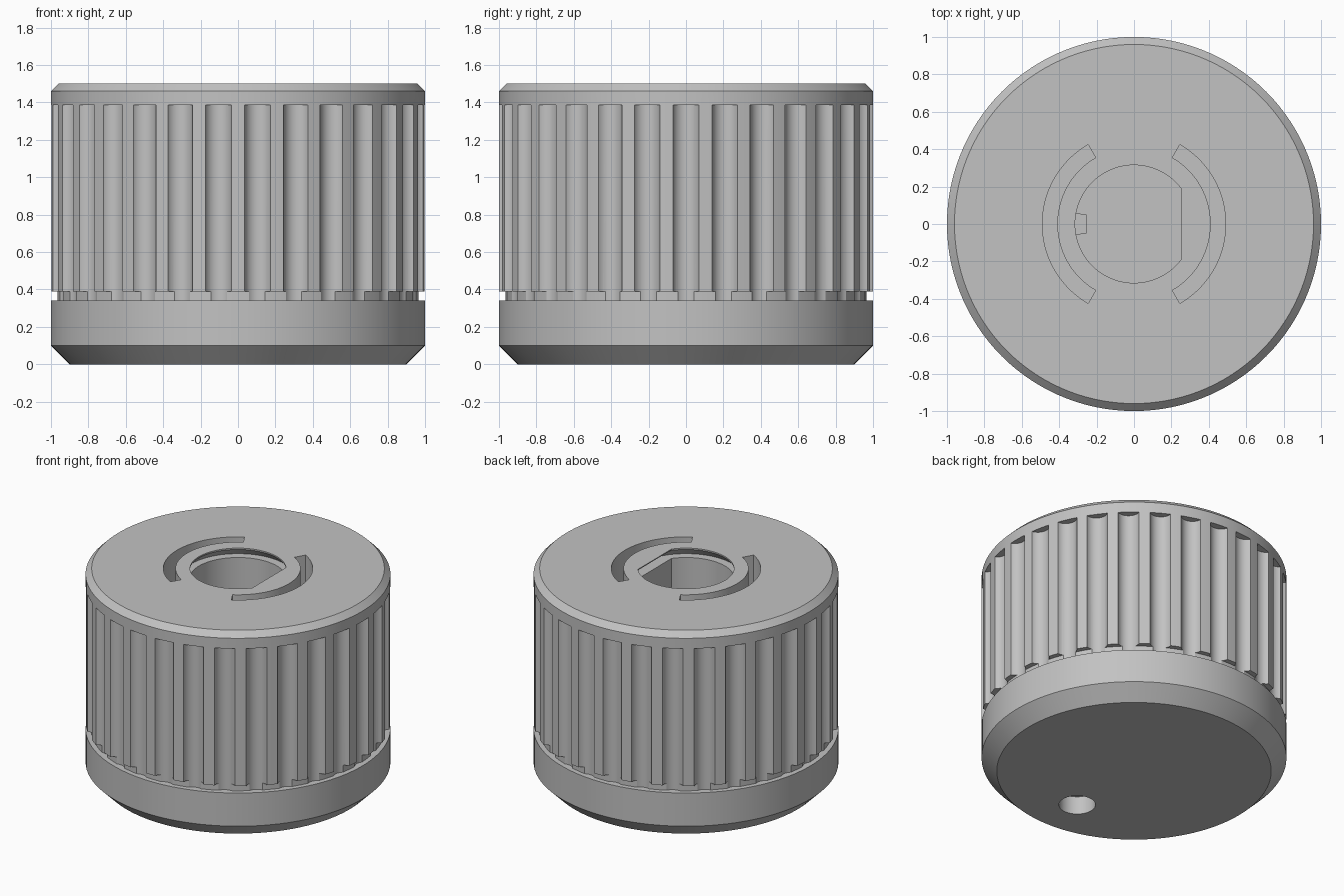
import bpy, bmesh
from math import sin, cos, acos, pi, radians

cube = bpy.data.objects.get("Cube")
if cube:
    bpy.data.objects.remove(cube, do_unlink=True)

grey = bpy.data.materials.new("plain_grey")
grey.use_nodes = True
COLOUR = (0.54, 0.54, 0.54, 1)
grey.diffuse_color = COLOUR
grey.node_tree.nodes["Principled BSDF"].inputs["Base Color"].default_value = COLOUR


def finish(name, bm):
    bmesh.ops.recalc_face_normals(bm, faces=bm.faces)
    mesh = bpy.data.meshes.new(name)
    bm.to_mesh(mesh)
    bm.free()
    mesh.materials.append(grey)
    obj = bpy.data.objects.new(name, mesh)
    bpy.context.collection.objects.link(obj)
    return obj


def arc(radius, start, end, steps, cx=0, cy=0):
    """Points along an arc, both ends included."""
    angles = [start + (end - start) * i / steps for i in range(steps + 1)]
    return [(cx + radius * cos(a), cy + radius * sin(a)) for a in angles]


def circle(radius, steps, cx=0, cy=0):
    return arc(radius, 0, 2 * pi, steps, cx, cy)[:-1]


def prisms(name, outlines, z0, z1):
    """Extrude one or more flat outlines between two heights."""
    bm = bmesh.new()
    for outline in outlines:
        low = [bm.verts.new((x, y, z0)) for x, y in outline]
        high = [bm.verts.new((x, y, z1)) for x, y in outline]
        bm.faces.new(low[::-1])
        bm.faces.new(high)
        for i in range(len(low)):
            j = (i + 1) % len(low)
            bm.faces.new((low[i], low[j], high[j], high[i]))
    return finish(name, bm)


def lathe(name, profile, steps=120):
    """Solid of revolution from (radius, height) points, capped at both ends."""
    bm = bmesh.new()
    rings = [[bm.verts.new((x, y, z)) for x, y in circle(r, steps)]
             for r, z in profile]
    for a, b in zip(rings, rings[1:]):
        for i in range(steps):
            j = (i + 1) % steps
            bm.faces.new((a[i], a[j], b[j], b[i]))
    bm.faces.new(rings[0][::-1])
    bm.faces.new(rings[-1])
    return finish(name, bm)


def cut(target, cutter):
    cutter.hide_render = True
    mod = target.modifiers.new("cut", 'BOOLEAN')
    mod.operation = 'DIFFERENCE'
    mod.solver = 'EXACT'
    mod.object = cutter
    bpy.context.view_layer.objects.active = target
    bpy.ops.object.modifier_apply(modifier=mod.name)
    bpy.data.objects.remove(cutter, do_unlink=True)


# Chamfered base with a blind hole underneath
base = lathe("base_skirt", [(0.9, 0), (1, 0.1), (1, 0.34)])
cut(base, prisms("base_hole", [circle(0.12, 40, 0, -0.58)], -0.1, 0.13))

# Grip body: narrow neck, full-width grip, chamfered top
grip = lathe("fluted_grip", [(0.965, 0.3), (0.965, 0.39), (1, 0.39),
                             (1, 1.46), (0.96, 1.5)])

# Round flutes around the grip, running down through the neck
FLUTES = 30
flutes = [circle(0.074, 32, 1.024 * cos(2 * pi * i / FLUTES),
                 1.024 * sin(2 * pi * i / FLUTES)) for i in range(FLUTES)]
cut(grip, prisms("flute_cutter", flutes, 0.2, 1.385))

# Two curved relief slots around the bore
slots = []
for middle in (0, pi):
    a, b = middle - radians(60), middle + radians(60)
    slots.append(arc(0.49, a, b, 40) + arc(0.41, b, a, 40))
cut(grip, prisms("slot_cutter", slots, 1.1, 1.6))

# D-shaped bore with an undercut snap groove just below the rim
BORE, FLAT = 0.315, 0.25
half = acos(FLAT / BORE)
cut(grip, prisms("bore_cutter", [arc(BORE, half, 2 * pi - half, 80)], 0.4, 1.6))
cut(grip, lathe("groove_cutter", [(0.375, 1.432), (0.312, 1.493)], 96))

# Small key rib inside the bore
key = prisms("bore_key", [[(-0.33, -0.062), (-0.255, -0.05),
                           (-0.255, 0.05), (-0.33, 0.062)]], 0.38, 0.95)

# Smooth round walls, keep edges crisp
bpy.ops.object.select_all(action='DESELECT')
for obj in (base, grip, key):
    obj.select_set(True)
bpy.context.view_layer.objects.active = grip
bpy.ops.object.shade_smooth_by_angle(angle=radians(30))
